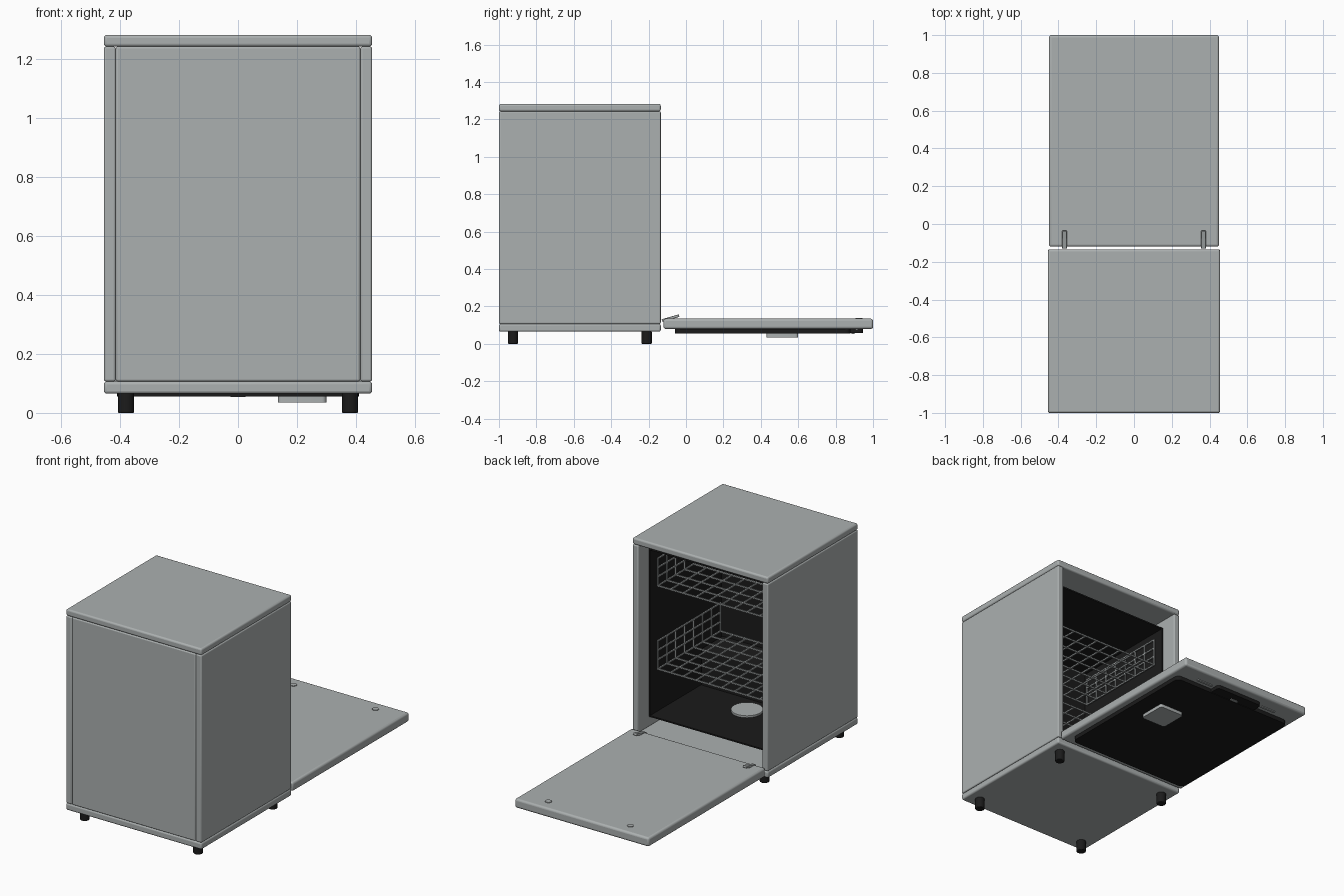
import bpy, bmesh, math

old = bpy.data.objects.get("Cube")
if old:
    bpy.data.objects.remove(old, do_unlink=True)


def material(name, rgb):
    m = bpy.data.materials.new(name)
    m.use_nodes = True
    m.diffuse_color = (*rgb, 1)
    m.node_tree.nodes["Principled BSDF"].inputs["Base Color"].default_value = (*rgb, 1)
    return m


STEEL = material("steel grey", (0.41, 0.435, 0.435))
BLACK = material("matte black", (0.011, 0.011, 0.011))


def finish(name, bm, mat, bevel=0, smooth=True):
    bmesh.ops.recalc_face_normals(bm, faces=bm.faces)
    mesh = bpy.data.meshes.new(name)
    bm.to_mesh(mesh)
    bm.free()
    ob = bpy.data.objects.new(name, mesh)
    bpy.context.collection.objects.link(ob)
    mesh.materials.append(mat)
    if bevel:
        mod = ob.modifiers.new("rounded edges", "BEVEL")
        mod.width, mod.segments = bevel, 3
    if smooth:
        bpy.ops.object.select_all(action="DESELECT")
        ob.select_set(True)
        bpy.context.view_layer.objects.active = ob
        bpy.ops.object.shade_smooth_by_angle(angle=math.radians(35))
    return ob


def add_box(bm, x, y, z):
    """Add a box spanning the given (low, high) ranges."""
    verts = bmesh.ops.create_cube(bm, size=1)["verts"]
    for v in verts:
        for i, (lo, hi) in enumerate((x, y, z)):
            v.co[i] = lo + (v.co[i] + 0.5) * (hi - lo)
    return verts


def box(name, x, y, z, mat=STEEL, bevel=0.01):
    bm = bmesh.new()
    add_box(bm, x, y, z)
    return finish(name, bm, mat, bevel)


def cylinder(name, loc, radius, depth, mat, bevel=0):
    bm = bmesh.new()
    bmesh.ops.create_cone(bm, cap_ends=True, segments=32, radius1=radius,
                          radius2=radius, depth=depth)
    bmesh.ops.translate(bm, verts=bm.verts, vec=loc)
    return finish(name, bm, mat, bevel)


W, BACK, OPEN = 0.455, -1.0, -0.135
INNER = 0.415
SIDES = (("right", -1), ("left", 1))

# Cabinet shell
box("top_panel", (-W, W), (BACK, OPEN), (1.243, 1.283))
box("base_panel", (-W, W), (BACK, OPEN), (0.065, 0.107))
box("front_panel", (-INNER, INNER), (BACK, BACK + 0.04), (0.107, 1.243), bevel=0.007)
for side, s in SIDES:
    box(side + "_panel", sorted((s * INNER, s * W)), (BACK, OPEN), (0.107, 1.243), bevel=0.007)
    for place, y in (("front", -0.925), ("rear", -0.21)):
        cylinder(f"{place}_{side}_foot", (s * 0.38, y, 0.034), 0.027, 0.068, BLACK, 0.004)

# Wash tub, open towards the door
bm = bmesh.new()
add_box(bm, (-0.414, 0.414), (-0.93, -0.235), (0.17, 1.19))
bm.faces.ensure_lookup_table()
bmesh.ops.recalc_face_normals(bm, faces=bm.faces)
mouth = [f for f in bm.faces if f.normal.y > 0.9]
bmesh.ops.delete(bm, geom=mouth, context="FACES_ONLY")
tub = finish("wash_tub", bm, BLACK, smooth=False)
shell = tub.modifiers.new("wall thickness", "SOLIDIFY")
shell.thickness, shell.offset = 0.012, -1
box("tub_rear_step", (-0.4, 0.4), (-0.92, -0.72), (0.18, 0.4), BLACK, 0)
cylinder("drain_filter", (0, -0.585, 0.187), 0.088, 0.012, STEEL)


# Wire baskets: grid floor and two side grids
def basket(name, z0, z1):
    bm = bmesh.new()
    r, hx, y0, y1 = 0.004, 0.385, -0.88, -0.28
    nx, ny, nz = 9, 7, 3

    def wire(a, b):
        add_box(bm, *[(min(p, q) - r, max(p, q) + r) for p, q in zip(a, b)])

    for i in range(nx + 1):
        x = -hx + 2 * hx * i / nx
        wire((x, y0, z0), (x, y1, z0))
    for j in range(ny + 1):
        y = y0 + (y1 - y0) * j / ny
        wire((-hx, y, z0), (hx, y, z0))
        for s in (-hx, hx):
            wire((s, y, z0), (s, y, z1))
    for k in range(1, nz + 1):
        z = z0 + (z1 - z0) * k / nz
        for s in (-hx, hx):
            wire((s, y0, z), (s, y1, z))
    finish(name, bm, STEEL, smooth=False)


basket("lower_basket", 0.45, 0.62)
basket("upper_basket", 0.955, 1.12)

# Open door with black liner, latch and detergent cup underneath
box("door", (-0.45, 0.45), (-0.12, 1.0), (0.08, 0.135), bevel=0.012)


def rounded_plate(name, x, y, z, mat, radius):
    bm = bmesh.new()
    add_box(bm, x, y, z)
    upright = [e for e in bm.edges if abs(e.verts[0].co.z - e.verts[1].co.z) > 0.001]
    bmesh.ops.bevel(bm, geom=upright, offset=radius, segments=5, profile=0.5,
                    affect="EDGES")
    return finish(name, bm, mat)


rounded_plate("door_liner", (-0.41, 0.41), (-0.06, 0.88), (0.055, 0.085), BLACK, 0.03)
rounded_plate("detergent_cup", (0.135, 0.3), (0.43, 0.6), (0.035, 0.06), STEEL, 0.015)
rounded_plate("door_latch", (-0.16, 0.16), (0.84, 0.945), (0.058, 0.085), BLACK, 0.02)
rounded_plate("latch_catch", (-0.025, 0.025), (0.885, 0.9), (0.054, 0.06), STEEL, 0.004)

for side, s in SIDES:
    rounded_plate(side + "_door_strip", sorted((s * 0.18, s * 0.29)), (0.905, 0.92),
                  (0.075, 0.085), STEEL, 0.005)
    cylinder(side + "_door_button", (s * 0.275, 0.925, 0.135), 0.018, 0.008, STEEL)
    # Tilted hinge tab
    hinge = box(side + "_hinge", (-0.0125, 0.0125), (-0.048, 0.048), (-0.007, 0.007),
                bevel=0.003)
    hinge.location = (s * 0.368, -0.083, 0.138)
    hinge.rotation_euler.x = math.radians(16)
